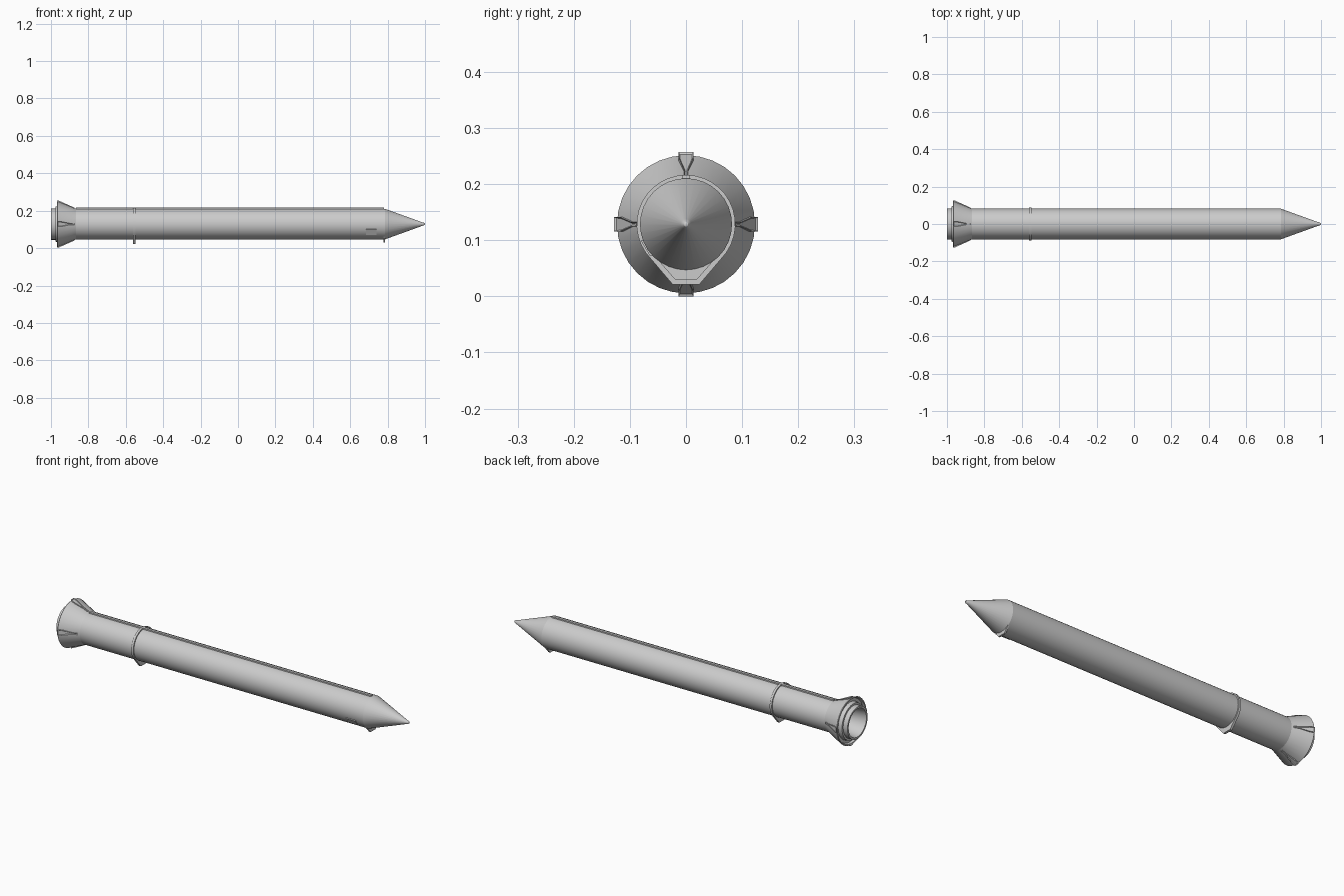
import bpy, bmesh, math
from mathutils import Matrix

if "Cube" in bpy.data.objects:
    bpy.data.objects.remove(bpy.data.objects["Cube"])

ZC = 0.1285   # height of the long axis
R = 0.082     # casing radius


def finish(name, bm, smooth=True):
    bmesh.ops.recalc_face_normals(bm, faces=bm.faces)
    me = bpy.data.meshes.new(name)
    bm.to_mesh(me)
    bm.free()
    ob = bpy.data.objects.new(name, me)
    bpy.context.collection.objects.link(ob)
    ob.location.z = ZC
    if smooth:
        bpy.ops.object.select_all(action='DESELECT')
        ob.select_set(True)
        bpy.context.view_layer.objects.active = ob
        bpy.ops.object.shade_smooth_by_angle(angle=math.radians(25))
    return ob


def lathe(name, profile, n=32):
    """Revolve (x, radius) points around the x axis; zero-radius ends close."""
    bm = bmesh.new()
    vs = [bm.verts.new((x, 0, r)) for x, r in profile]
    es = [bm.edges.new(p) for p in zip(vs, vs[1:])]
    bmesh.ops.spin(bm, geom=vs + es, cent=(0, 0, 0), axis=(1, 0, 0),
                   angle=2 * math.pi, steps=n)
    bmesh.ops.remove_doubles(bm, verts=bm.verts, dist=1e-5)
    return finish(name, bm)


def plate(name, outline, x0, x1):
    """Extrude a (y, z) outline along x."""
    bm = bmesh.new()
    f = bm.faces.new([bm.verts.new((x0, y, z)) for y, z in outline])
    ex = bmesh.ops.extrude_face_region(bm, geom=[f])
    bmesh.ops.translate(bm, vec=(x1 - x0, 0, 0),
                        verts=[v for v in ex['geom'] if isinstance(v, bmesh.types.BMVert)])
    return finish(name, bm)


def box(name, size, centre, angle=0):
    bm = bmesh.new()
    bmesh.ops.create_cube(bm, size=1)
    bmesh.ops.scale(bm, vec=size, verts=bm.verts)
    bmesh.ops.translate(bm, vec=centre, verts=bm.verts)
    bmesh.ops.rotate(bm, cent=(0, 0, 0), matrix=Matrix.Rotation(angle, 3, 'X'), verts=bm.verts)
    return finish(name, bm, False)


# Casing and nose cone with rounded tip
lathe("casing", [(-0.87, R), (0.785, R)])
lathe("nose_cone", [(0.785, R), (0.985, 0.0095), (0.993, 0.0075), (0.998, 0.004), (1.0, 0)])

# Flared skirt with recessed rear face
lathe("aft_skirt", [(-0.865, R), (-0.873, 0.0845), (-0.965, 0.123), (-0.968, 0.121),
                    (-0.966, 0.116), (-0.955, 0.112), (-0.955, 0.08)])

# Hollow nozzle with stepped collar
lathe("nozzle", [(-0.95, 0.098), (-0.975, 0.094), (-0.975, 0.084), (-1.0, 0.084),
                 (-1.0, 0.074), (-0.95, 0.066), (-0.90, 0.045), (-0.88, 0)])

# Attachment ring with trapezoid foot
arc = [math.radians(-45 + 270 * i / 26) for i in range(27)]
ring = [(0.088 * math.cos(a), 0.088 * math.sin(a)) for a in arc]
plate("attach_ring", ring + [(-0.024, -0.107), (0.024, -0.107)], -0.561, -0.549)

# Forward attachment plate under the nose base
plate("forward_attach_plate", [(0.055, -0.058), (-0.055, -0.058),
                               (-0.020, -0.098), (0.020, -0.098)], 0.778, 0.787)

# Cable tunnel along the top, small side hatch
box("cable_tunnel", (1.645, 0.014, 0.012), (-0.0425, 0, 0.082))
box("side_hatch", (0.055, 0.032, 0.008), (0.7125, 0, 0.080), math.radians(121))

# Four hold-down posts on the skirt, each with a recessed face
half = [(-0.965, 0.013), (-0.944, 0.013), (-0.898, 0.004), (-0.875, 0.004)]
outline = half + [(x, -t) for x, t in reversed(half)]
for i, side in enumerate(("top", "left", "bottom", "right")):
    bm = bmesh.new()
    lift = lambda x: 0.088 + (-0.875 - x) / 0.09 * 0.0405
    top = [bm.verts.new((x, t, lift(x))) for x, t in outline]
    low = [bm.verts.new((x, t, lift(x) - 0.012)) for x, t in outline]
    face = bm.faces.new(top)
    bm.faces.new(low[::-1])
    for j in range(len(top)):
        k = (j + 1) % len(top)
        bm.faces.new((top[j], low[j], low[k], top[k]))
    bmesh.ops.recalc_face_normals(bm, faces=bm.faces)
    bmesh.ops.inset_region(bm, faces=[face], thickness=0.0028)
    bmesh.ops.translate(bm, vec=(0, 0, -0.0035), verts=face.verts)
    bmesh.ops.rotate(bm, cent=(0, 0, 0), matrix=Matrix.Rotation(i * math.pi / 2, 3, 'X'),
                     verts=bm.verts)
    finish("hold_down_post_" + side, bm, False)
